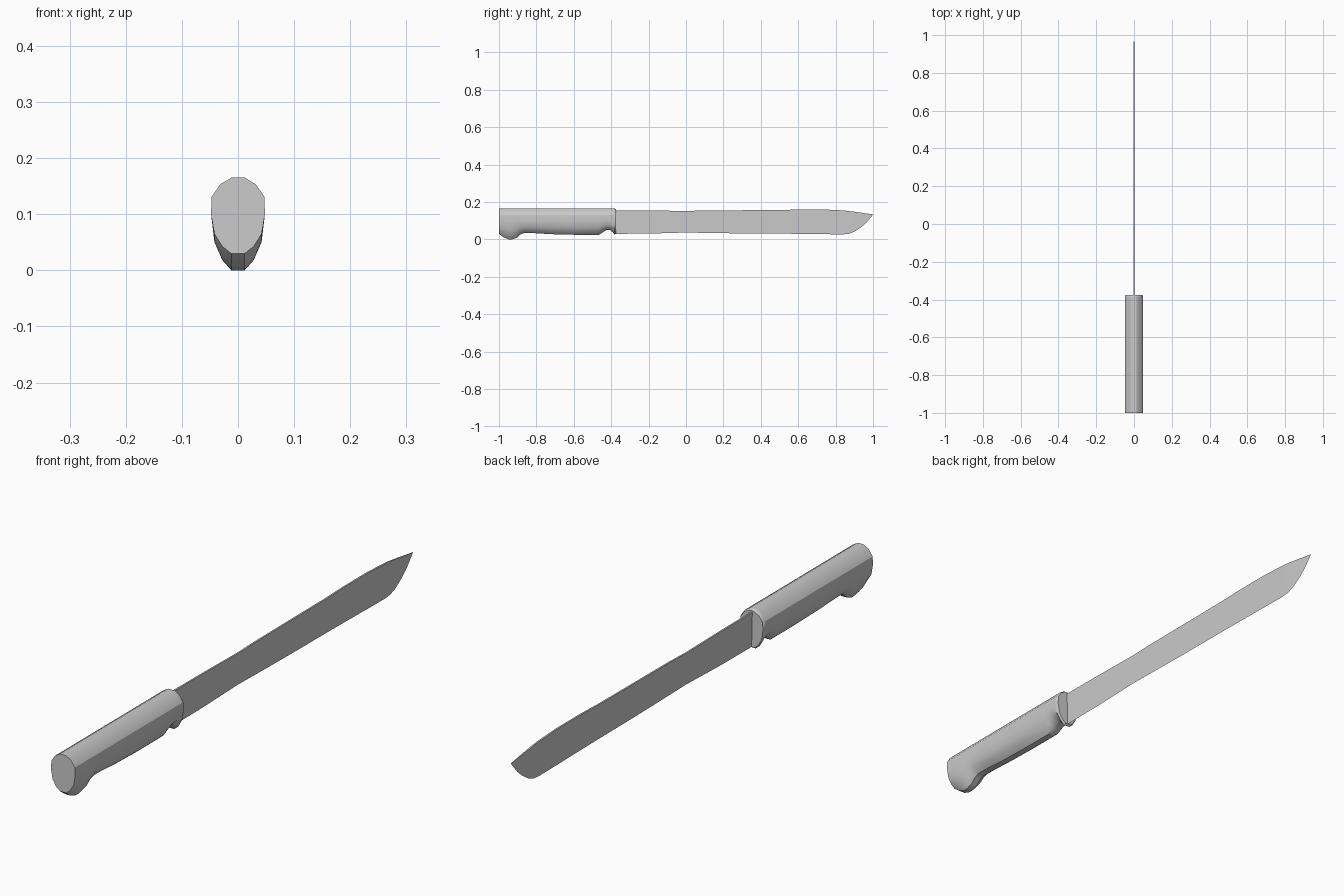
import bpy, bmesh, math

if "Cube" in bpy.data.objects:
    bpy.data.objects.remove(bpy.data.objects["Cube"])


def loft(name, rings, angle=30):
    """Skin a list of equal-length point rings and cap both ends."""
    bm = bmesh.new()
    loops = [[bm.verts.new(p) for p in ring] for ring in rings]
    n = len(loops[0])
    for a, b in zip(loops, loops[1:]):
        for i in range(n):
            j = (i + 1) % n
            bm.faces.new((a[i], a[j], b[j], b[i]))
    bm.faces.new(loops[0])
    bm.faces.new(loops[-1])
    bmesh.ops.remove_doubles(bm, verts=bm.verts, dist=1e-5)
    bmesh.ops.recalc_face_normals(bm, faces=bm.faces)
    me = bpy.data.meshes.new(name)
    bm.to_mesh(me)
    bm.free()
    ob = bpy.data.objects.new(name, me)
    bpy.context.collection.objects.link(ob)
    bpy.ops.object.select_all(action='DESELECT')
    ob.select_set(True)
    bpy.context.view_layer.objects.active = ob
    bpy.ops.object.shade_smooth_by_angle(angle=math.radians(angle))
    return ob


# Handle: fixed rounded back, underside follows the grip outline
def handle_ring(y, bottom, inset=1.0):
    mid = 0.1
    upper = [(0.012, 0.165), (0.032, 0.153), (0.047, 0.131), (0.048, mid)]
    lower = [(w, mid - f * (mid - bottom))
             for w, f in ((0.042, 0.5), (0.028, 0.82), (0.012, 1.0))]
    half = [(x * inset, mid + (z - mid) * inset) for x, z in upper + lower]
    return [(x, y, z) for x, z in half] + [(-x, y, z) for x, z in reversed(half)]


grip = [(-1.0, 0.03), (-0.975, 0.011), (-0.95, 0.001), (-0.93, 0.0),
        (-0.905, 0.009), (-0.885, 0.027), (-0.865, 0.035), (-0.82, 0.034),
        (-0.72, 0.028), (-0.6, 0.025), (-0.465, 0.025), (-0.445, 0.038),
        (-0.425, 0.05), (-0.405, 0.05), (-0.39, 0.037), (-0.382, 0.025)]
rings = [handle_ring(y, b) for y, b in grip]
rings.append(handle_ring(-0.375, 0.026, 0.94))
loft("handle", rings)

# Blade: thin wedge, spine on top and cutting edge below
stations = [(-0.38, 0.156, 0.03), (-0.2, 0.155, 0.031), (0.0, 0.152, 0.037),
            (0.1, 0.155, 0.035), (0.3, 0.156, 0.032), (0.5, 0.157, 0.031),
            (0.6, 0.16, 0.03), (0.74, 0.16, 0.028), (0.84, 0.155, 0.027),
            (0.87, 0.152, 0.03), (0.9, 0.148, 0.041), (0.935, 0.143, 0.064),
            (0.965, 0.139, 0.09), (1.0, 0.134, 0.132)]
blade = []
for y, top, bottom in stations:
    t = 0.003 if y < 0.9 else 0.003 * (1.02 - y) / 0.12
    blade.append([(-t, y, top), (t, y, top), (0, y, bottom)])
loft("blade", blade)
